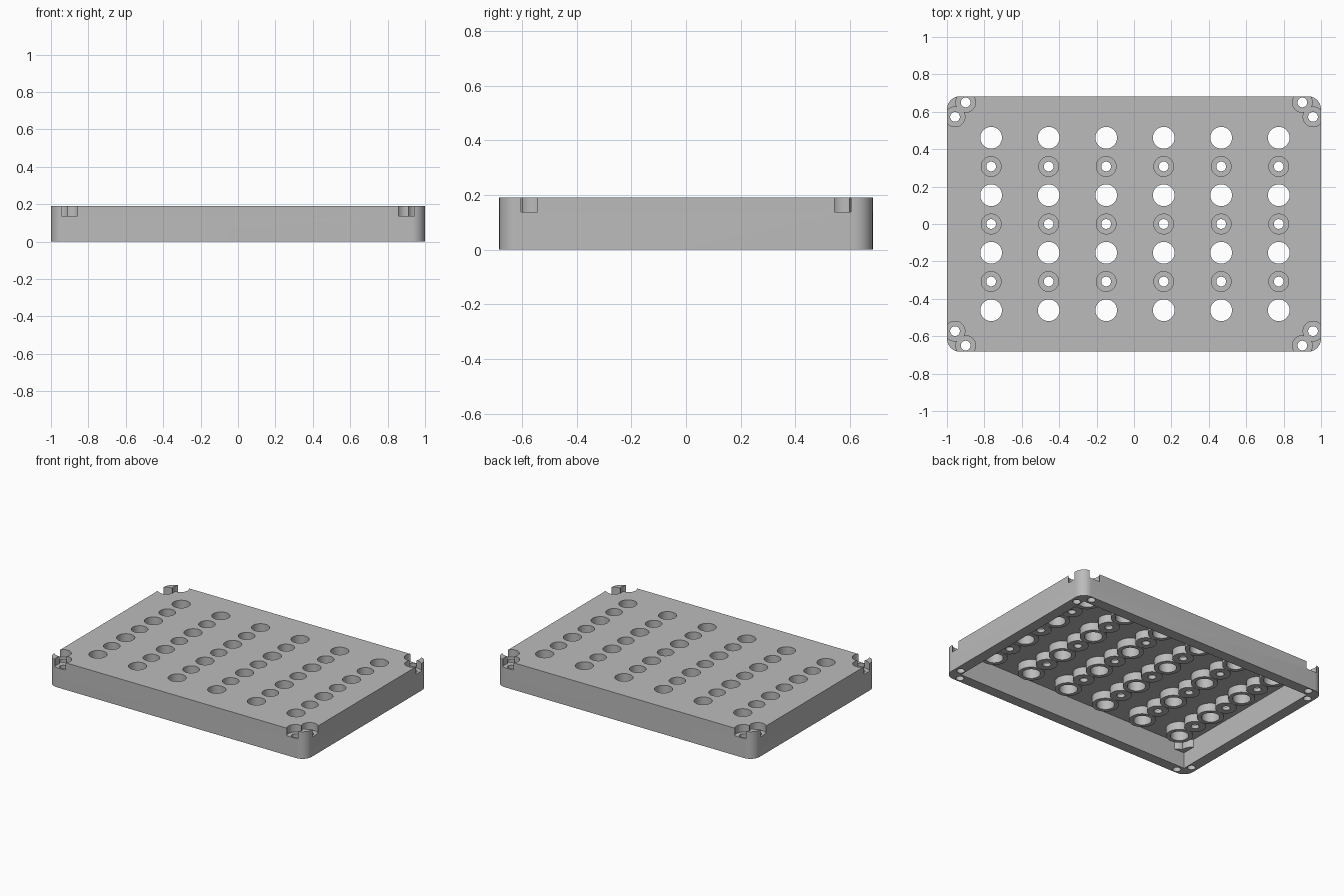
import bpy
import bmesh
import math
from mathutils import Matrix

if "Cube" in bpy.data.objects:
    bpy.data.objects.remove(bpy.data.objects["Cube"], do_unlink=True)

HALF_X, HALF_Y, HEIGHT = 1.0, 0.683, 0.19
WALL, PLATE_BOTTOM, BORE_FLOOR, BOSS_BOTTOM = 0.075, 0.168, 0.137, 0.112
HOLE_R, BORE_R, BIG_R = 0.026, 0.053, 0.058
STEP = 0.3075

grey = bpy.data.materials.new("matte grey")
grey.use_nodes = True
grey.diffuse_color = (0.5, 0.5, 0.5, 1)
grey.node_tree.nodes["Principled BSDF"].inputs["Base Color"].default_value = (0.5, 0.5, 0.5, 1)


def make_object(name, bm):
    bmesh.ops.recalc_face_normals(bm, faces=bm.faces)
    mesh = bpy.data.meshes.new(name)
    bm.to_mesh(mesh)
    bm.free()
    mesh.materials.append(grey)
    obj = bpy.data.objects.new(name, mesh)
    bpy.context.collection.objects.link(obj)
    return obj


def box(name, half_x, half_y, z0, z1, radius=0):
    bm = bmesh.new()
    bmesh.ops.create_cube(bm, size=1)
    for v in bm.verts:
        v.co = (v.co.x * 2 * half_x, v.co.y * 2 * half_y, z1 if v.co.z > 0 else z0)
    if radius:
        upright = [e for e in bm.edges if abs(e.verts[0].co.z - e.verts[1].co.z) > 0.01]
        bmesh.ops.bevel(bm, geom=upright, offset=radius, segments=10,
                        profile=0.5, affect='EDGES')
    return make_object(name, bm)


def cylinders(name, points, radius, z0, z1):
    bm = bmesh.new()
    for x, y in points:
        bmesh.ops.create_cone(bm, cap_ends=True, segments=48, radius1=radius,
                              radius2=radius, depth=z1 - z0,
                              matrix=Matrix.Translation((x, y, (z0 + z1) / 2)))
    return make_object(name, bm)


def cut(target, cutter):
    cutter.hide_render = True
    mod = target.modifiers.new("cut", 'BOOLEAN')
    mod.operation = 'DIFFERENCE'
    mod.solver = 'EXACT'
    mod.object = cutter
    bpy.context.view_layer.objects.active = target
    bpy.ops.object.modifier_apply(modifier=mod.name)
    bpy.data.objects.remove(cutter, do_unlink=True)


# Hole layout: alternating rows of wide holes and screw holes, paired corner screws
columns = [0.005 + (i - 2.5) * STEP for i in range(6)]
wide_points = [(x, (j - 1.5) * STEP) for x in columns for j in range(4)]
screw_points = [(x, (j - 1) * STEP) for x in columns for j in range(3)]
corners = [[(sx * x, sy * y) for sx in (-1, 1) for sy in (-1, 1)]
           for x, y in ((0.9, 0.65), (0.957, 0.573))]

# Cavity under the plate, leaving hanging bosses around the holes
cavity = box("cavity_cutter", HALF_X - WALL, HALF_Y - WALL, -0.1, PLATE_BOTTOM)
cut(cavity, cylinders("wide_bosses", wide_points, 0.085, BOSS_BOTTOM, 0.3))
for points in [screw_points] + corners:
    cut(cavity, cylinders("screw_bosses", points, 0.068, BOSS_BOTTOM, 0.3))

# Tray shell with rounded corners
tray = box("tray_cover", HALF_X, HALF_Y, 0, HEIGHT, 0.07)
cut(tray, cavity)

# Through holes and counterbores
cut(tray, cylinders("wide_holes", wide_points, BIG_R, -0.2, 0.4))
for points in [screw_points] + corners:
    cut(tray, cylinders("counterbores", points, BORE_R, BORE_FLOOR, 0.4))
    cut(tray, cylinders("screw_holes", points, HOLE_R, -0.2, 0.35))

# Smooth round walls with crisp edges
bpy.ops.object.select_all(action='DESELECT')
tray.select_set(True)
bpy.context.view_layer.objects.active = tray
bpy.ops.object.shade_smooth_by_angle(angle=math.radians(30))
